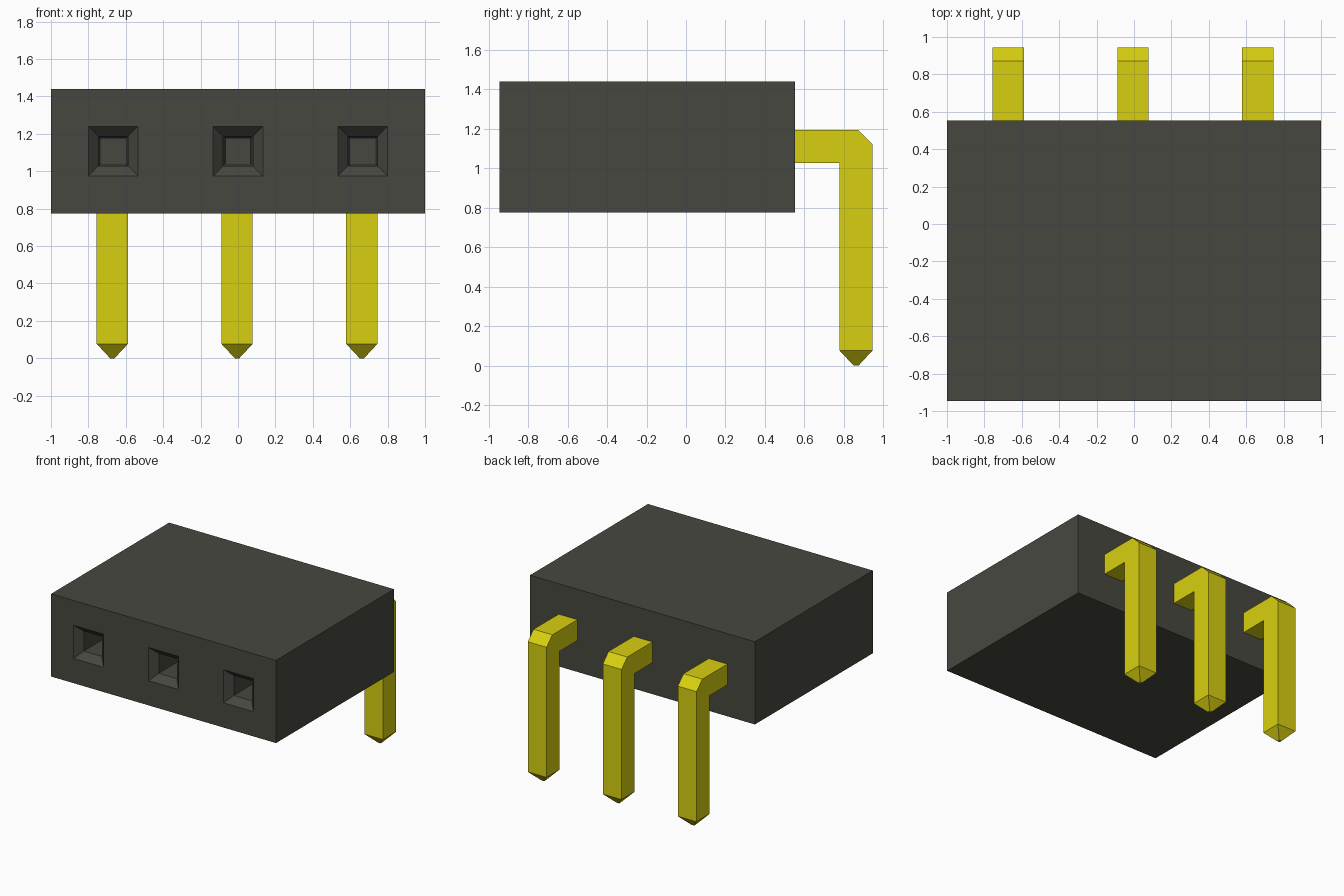
import bpy
import bmesh
from mathutils import Matrix, Vector

cube = bpy.data.objects.get("Cube")
if cube:
    bpy.data.objects.remove(cube, do_unlink=True)

PITCH = 0.667
FRONT, BACK = -0.945, 0.553
BOTTOM, TOP = 0.775, 1.44
SOCKET_Z = 1.107


def make_material(name, rgb):
    mat = bpy.data.materials.new(name)
    mat.use_nodes = True
    mat.diffuse_color = (*rgb, 1)
    mat.node_tree.nodes["Principled BSDF"].inputs["Base Color"].default_value = (*rgb, 1)
    return mat


def make_object(name, bm, mat):
    bmesh.ops.recalc_face_normals(bm, faces=bm.faces)
    mesh = bpy.data.meshes.new(name)
    bm.to_mesh(mesh)
    bm.free()
    mesh.materials.append(mat)
    obj = bpy.data.objects.new(name, mesh)
    bpy.context.collection.objects.link(obj)
    return obj


black = make_material("black plastic", (0.064, 0.064, 0.052))
gold = make_material("yellow metal", (0.69, 0.63, 0.005))

# Housing block
bm = bmesh.new()
bmesh.ops.create_cube(bm, size=1)
bmesh.ops.scale(bm, vec=(2, BACK - FRONT, TOP - BOTTOM), verts=bm.verts)
bmesh.ops.translate(bm, vec=(0, (FRONT + BACK) / 2, (TOP + BOTTOM) / 2), verts=bm.verts)
housing = make_object("housing", bm, black)

# Socket cutters: flared mouth, then a slightly tapering square shaft
# Each section is (depth behind the front face, half width)
SECTIONS = [(-0.02, 0.153), (0.053, 0.08), (1.1, 0.068)]
bm = bmesh.new()
for i in (-1, 0, 1):
    rings = []
    for depth, h in SECTIONS:
        rings.append([bm.verts.new((i * PITCH + sx * h, FRONT + depth, SOCKET_Z + sz * h))
                      for sx, sz in ((-1, -1), (1, -1), (1, 1), (-1, 1))])
    for a, b in zip(rings, rings[1:]):
        for k in range(4):
            n = (k + 1) % 4
            bm.faces.new((a[k], a[n], b[n], b[k]))
    bm.faces.new(rings[0])
    bm.faces.new(rings[-1])
cutter = make_object("socket_cutter", bm, black)
cutter.hide_render = True

cut = housing.modifiers.new("sockets", 'BOOLEAN')
cut.operation = 'DIFFERENCE'
cut.solver = 'EXACT'
cut.object = cutter
bpy.context.view_layer.objects.active = housing
bpy.ops.object.modifier_apply(modifier=cut.name)
bpy.data.objects.remove(cutter, do_unlink=True)

# Right-angle pins: side profile (y, z) extruded across x, with a tapered tip
PROFILE = [(0.45, 1.028), (0.778, 1.028), (0.778, 0.077), (0.945, 0.077),
           (0.945, 1.123), (0.872, 1.195), (0.45, 1.195)]
WIDTH = 0.167


def make_pin(name, x):
    bm = bmesh.new()
    side = bm.faces.new([bm.verts.new((x - WIDTH / 2, y, z)) for y, z in PROFILE])
    swept = bmesh.ops.extrude_face_region(bm, geom=[side])["geom"]
    bmesh.ops.translate(bm, vec=(WIDTH, 0, 0),
                        verts=[g for g in swept if isinstance(g, bmesh.types.BMVert)])
    # Taper the lower end
    end = min(bm.faces, key=lambda f: f.calc_center_median().z)
    tip = bmesh.ops.extrude_discrete_faces(bm, faces=[end])["faces"][0]
    centre = tip.calc_center_median()
    bmesh.ops.scale(bm, vec=(0.14, 0.14, 1), verts=tip.verts,
                    space=Matrix.Translation(-centre))
    bmesh.ops.translate(bm, vec=Vector((0, 0, -centre.z)), verts=tip.verts)
    return make_object(name, bm, gold)


for i, name in ((-1, "right_pin"), (0, "middle_pin"), (1, "left_pin")):
    make_pin(name, i * PITCH - 0.005)
